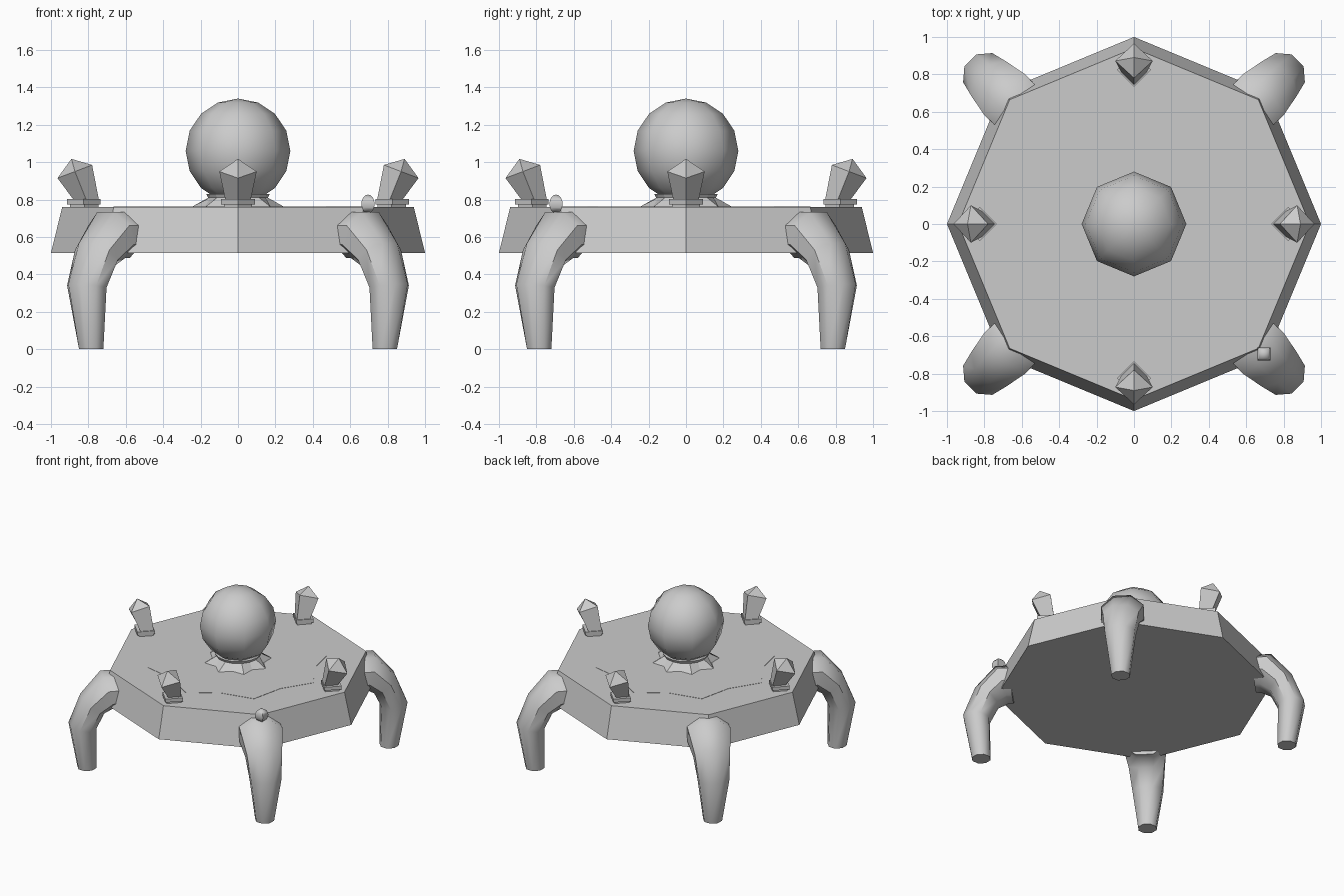
import bpy
from math import sin, cos, pi, radians
from mathutils import Matrix, Vector

if "Cube" in bpy.data.objects:
    bpy.data.objects.remove(bpy.data.objects["Cube"], do_unlink=True)

stone = bpy.data.materials.new("stone grey")
stone.use_nodes = True
GREY = (0.6, 0.6, 0.6, 1)
stone.diffuse_color = GREY
stone.node_tree.nodes["Principled BSDF"].inputs["Base Color"].default_value = GREY


def finish(obj, smooth=None):
    """Give the object its colour and shading."""
    obj.data.materials.clear()
    obj.data.materials.append(stone)
    if smooth:
        bpy.ops.object.select_all(action='DESELECT')
        obj.select_set(True)
        bpy.context.view_layer.objects.active = obj
        bpy.ops.object.shade_smooth_by_angle(angle=radians(smooth))
    return obj


def loft(name, rings, turn=0, smooth=None):
    """Skin a closed solid through rings of equal point count, turned about z."""
    n = len(rings[0])
    verts = [Matrix.Rotation(turn, 3, 'Z') @ Vector(p) for r in rings for p in r]
    faces = [list(range(n))[::-1], [len(verts) - n + i for i in range(n)]]
    for k in range(len(rings) - 1):
        for i in range(n):
            j = (i + 1) % n
            faces.append([k * n + i, k * n + j, k * n + n + j, k * n + n + i])
    mesh = bpy.data.meshes.new(name)
    mesh.from_pydata(verts, [], faces)
    obj = bpy.data.objects.new(name, mesh)
    bpy.context.collection.objects.link(obj)
    return finish(obj, smooth)


def ring(n, outer, z, inner=None, x=0):
    """Level polygon or, with an inner radius, a star."""
    radii = [outer, outer if inner is None else inner]
    return [(x + radii[i % 2] * cos(2 * pi * i / n),
             radii[i % 2] * sin(2 * pi * i / n), z) for i in range(n)]


def ball(name, segments, radius, place, turn=0):
    bpy.ops.mesh.primitive_uv_sphere_add(segments=segments, ring_count=8, radius=radius,
                                         location=place, rotation=(0, 0, turn))
    bpy.context.object.name = name
    return finish(bpy.context.object, 60)


# Eight-sided platform with a thin star inlay
loft("platform", [ring(8, 1.0, 0.515), ring(8, 0.94, 0.76)])
loft("star_inlay", [ring(16, 0.665, 0.757, 0.57), ring(16, 0.665, 0.762, 0.57)])

# Orb on a flared star pedestal
loft("orb_pedestal", [ring(16, 0.245, 0.762, 0.19), ring(16, 0.16, 0.81), ring(16, 0.17, 0.83)])
ball("orb", 8, 0.28, (0, 0, 1.06))

# Crystals leaning outward on stepped plinths
for side, name in enumerate(["left", "back", "right", "front"]):
    turn = side * pi / 2
    loft(name + "_plinth_foot", [ring(4, 0.075, 0.758, x=0.822), ring(4, 0.075, 0.78, x=0.822)], turn)
    loft(name + "_plinth", [ring(4, 0.09, 0.775, x=0.825), ring(4, 0.09, 0.802, x=0.825)], turn)
    shoulder = [(0.965, 0, 0.915), (0.872, 0.1, 0.95), (0.78, 0, 0.985), (0.872, -0.1, 0.95)]
    tip = ring(4, 0.001, 1.017, x=0.89)
    loft(name + "_crystal", [ring(4, 0.068, 0.8, x=0.812), shoulder, tip], turn)

# Curved legs: reach, height, downward pitch, half width, half depth
LEG = [(0.88, 0.61, 0, 0.15, 0.122),
       (0.96, 0.61, 18, 0.155, 0.13),
       (1.07, 0.505, 52, 0.13, 0.1),
       (1.143, 0.335, 82, 0.11, 0.095),
       (1.11, 0, 90, 0.065, 0.065)]


def leg_ring(reach, height, pitch, wide, deep):
    p = radians(pitch)
    points = []
    for i in range(8):
        a = (i + 0.5) * pi / 4
        across, up = wide * cos(a) / cos(pi / 8), deep * sin(a) / cos(pi / 8)
        points.append((reach + up * sin(p), across, height + up * cos(p)))
    return points


for corner, name in enumerate(["back_left", "back_right", "front_right", "front_left"]):
    loft(name + "_leg", [leg_ring(*s) for s in LEG], (corner + 0.5) * pi / 2, 50)

# Small knob on one leg
ball("leg_knob", 4, 0.05, (0.695, -0.695, 0.777), pi / 4)
